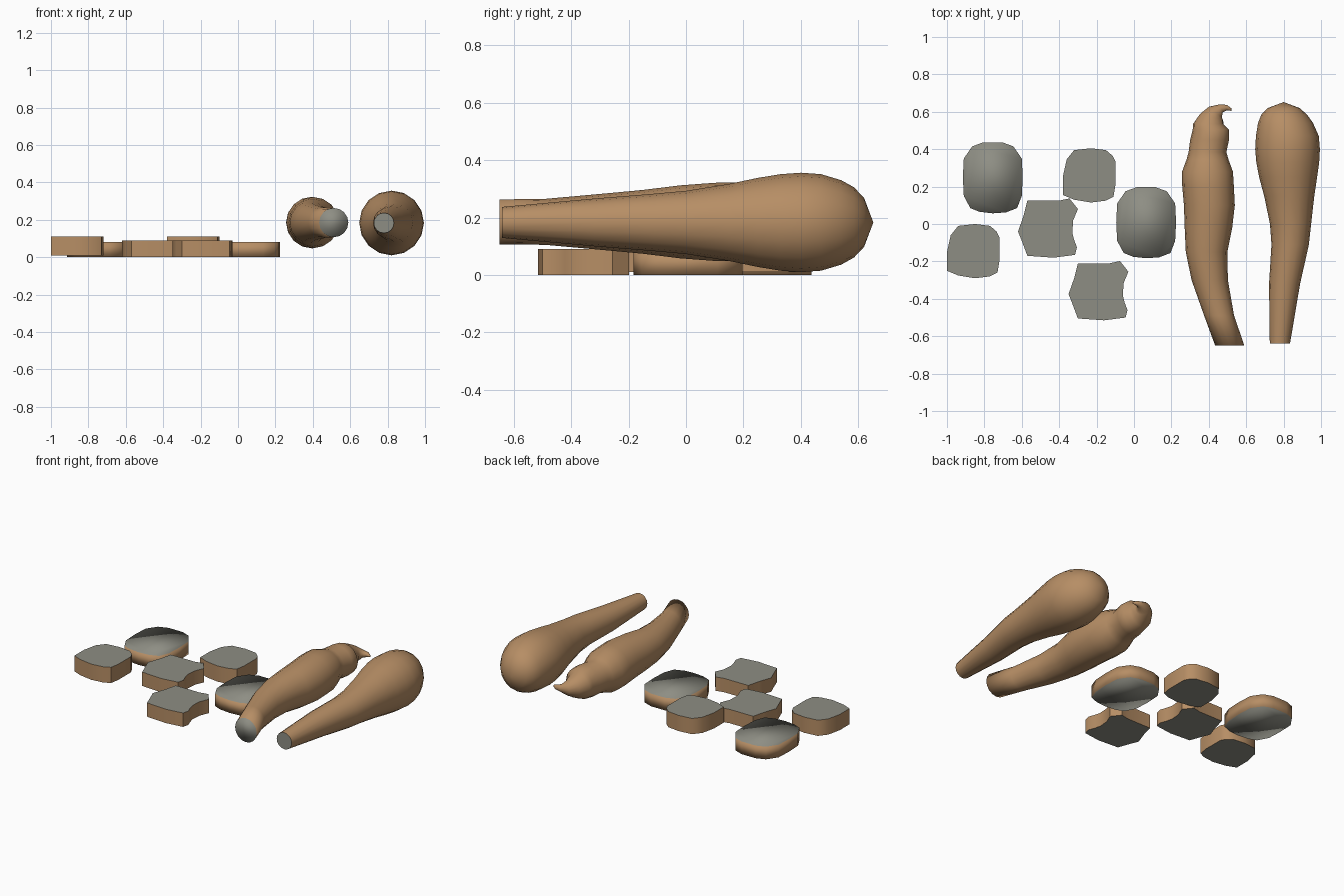
import bpy, bmesh, math
from mathutils import Vector

if "Cube" in bpy.data.objects:
    bpy.data.objects.remove(bpy.data.objects["Cube"])


def material(name, rgb):
    m = bpy.data.materials.new(name)
    m.diffuse_color = (*rgb, 1)
    m.use_nodes = True
    m.node_tree.nodes["Principled BSDF"].inputs["Base Color"].default_value = m.diffuse_color
    return m


SKIN = material("tan skin", (0.47, 0.27, 0.13))
FLESH = material("grey flesh", (0.27, 0.27, 0.23))


def finish(bm, name, sharp):
    """Turn a bmesh into an object with skin and flesh materials."""
    bmesh.ops.recalc_face_normals(bm, faces=bm.faces[:])
    me = bpy.data.meshes.new(name)
    bm.to_mesh(me)
    bm.free()
    me.materials.append(SKIN)
    me.materials.append(FLESH)
    ob = bpy.data.objects.new(name, me)
    bpy.context.collection.objects.link(ob)
    bpy.ops.object.select_all(action='DESELECT')
    bpy.context.view_layer.objects.active = ob
    ob.select_set(True)
    if sharp:
        bpy.ops.object.shade_smooth_by_angle(angle=math.radians(50))
    else:
        bpy.ops.object.shade_smooth()
    return ob


def skin_rings(bm, rings):
    for a, b in zip(rings, rings[1:]):
        n = len(a)
        for i in range(n):
            j = (i + 1) % n
            bm.faces.new((a[i], a[j], b[j], b[i]))


def slice_piece(name, outline, offset, z0, z1, sharp=True):
    """Extruded slice: skin around the side, flesh on both cut faces."""
    bm = bmesh.new()
    rings = [[bm.verts.new((x + offset[0], y + offset[1], z)) for x, y in outline]
             for z in (z0, z1)]
    skin_rings(bm, rings)
    for r in rings:
        bm.faces.new(r).material_index = 1
    return finish(bm, name, sharp)


def tuber(name, path, tip, sharp, z=0.183, sides=16):
    """Round body along (x, y, radius, turn) rings, with a cut flesh end and a pointed tip."""
    bm = bmesh.new()
    rings = []
    for x, y, r, turn in path:
        t = math.radians(turn)
        side = Vector((math.cos(t), -math.sin(t), 0))
        ring = []
        for i in range(sides):
            a = 2 * math.pi * i / sides
            ring.append(bm.verts.new(Vector((x, y, z)) + side * r * math.cos(a)
                                     + Vector((0, 0, r * math.sin(a)))))
        rings.append(ring)
    skin_rings(bm, rings)
    bm.faces.new(rings[0]).material_index = 1
    end = bm.verts.new((tip[0], tip[1], z))
    last = rings[-1]
    for i in range(sides):
        bm.faces.new((last[i], last[(i + 1) % sides], end))
    return finish(bm, name, sharp)


# Rounded slices
rounded = [(-1, -.25), (-.94, -.275), (-.85, -.29), (-.77, -.28), (-.73, -.26),
           (-.72, -.2), (-.72, -.07), (-.735, -.04), (-.77, -.01), (-.85, 0),
           (-.94, -.01), (-.98, -.06), (-1, -.15)]
slice_piece("rounded_slice_left", rounded, (0, 0), 0.01, 0.112)
slice_piece("rounded_slice_back", rounded, (.62, .405), 0.01, 0.112)

# Notched slices
notched = [(-.57, .125), (-.40, .125), (-.345, .137), (-.30, .08), (-.325, .02),
           (-.33, -.045), (-.32, -.085), (-.305, -.125), (-.315, -.165),
           (-.43, -.18), (-.57, -.17), (-.60, -.09), (-.62, -.04), (-.59, .045)]
slice_piece("notched_slice_middle", notched, (0, 0), 0, 0.09)
slice_piece("notched_slice_front", notched, (.27, -.335), 0, 0.09)

# Large soft-edged slices
large = [(-.16, 0), (-.155, -.1), (-.12, -.165), (-.07, -.185), (0, -.193),
         (.07, -.188), (.13, -.165), (.155, -.1), (.16, 0), (.155, .1),
         (.11, .165), (.05, .187), (-.05, .187), (-.11, .165), (-.155, .1)]
slice_piece("large_slice_left", large, (-.755, .25), 0, 0.082, False)
slice_piece("large_slice_right", large, (.065, .01), 0, 0.082, False)

# Club-shaped whole root
tuber("club_root",
      [(.78, -.64, .054, 0), (.805, -.32, .083, 0), (.835, -.11, .100, 0),
       (.837, .0, .110, 0), (.830, .15, .134, 0), (.824, .25, .155, 0),
       (.822, .33, .168, 0), (.821, .40, .173, 0), (.820, .47, .168, 0),
       (.810, .54, .147, 0), (.803, .585, .122, 0), (.80, .62, .085, 0)],
      (.80, .652), True)

# Knobbly whole root with a hooked tip
tuber("hooked_root",
      [(.512, -.65, .078, 0), (.455, -.49, .080, 0), (.405, -.30, .097, 0),
       (.388, -.15, .111, 0), (.398, -.02, .127, 0), (.403, .10, .136, 0),
       (.396, .20, .138, 0), (.393, .28, .136, 0), (.393, .345, .112, 0),
       (.393, .385, .101, 0), (.404, .45, .104, 0), (.411, .505, .097, 0),
       (.397, .535, .081, 0), (.415, .572, .064, 15), (.435, .598, .045, 40),
       (.466, .618, .023, 70), (.495, .622, .015, 95), (.515, .613, .008, 130)],
      (.522, .604), False, z=0.185)
